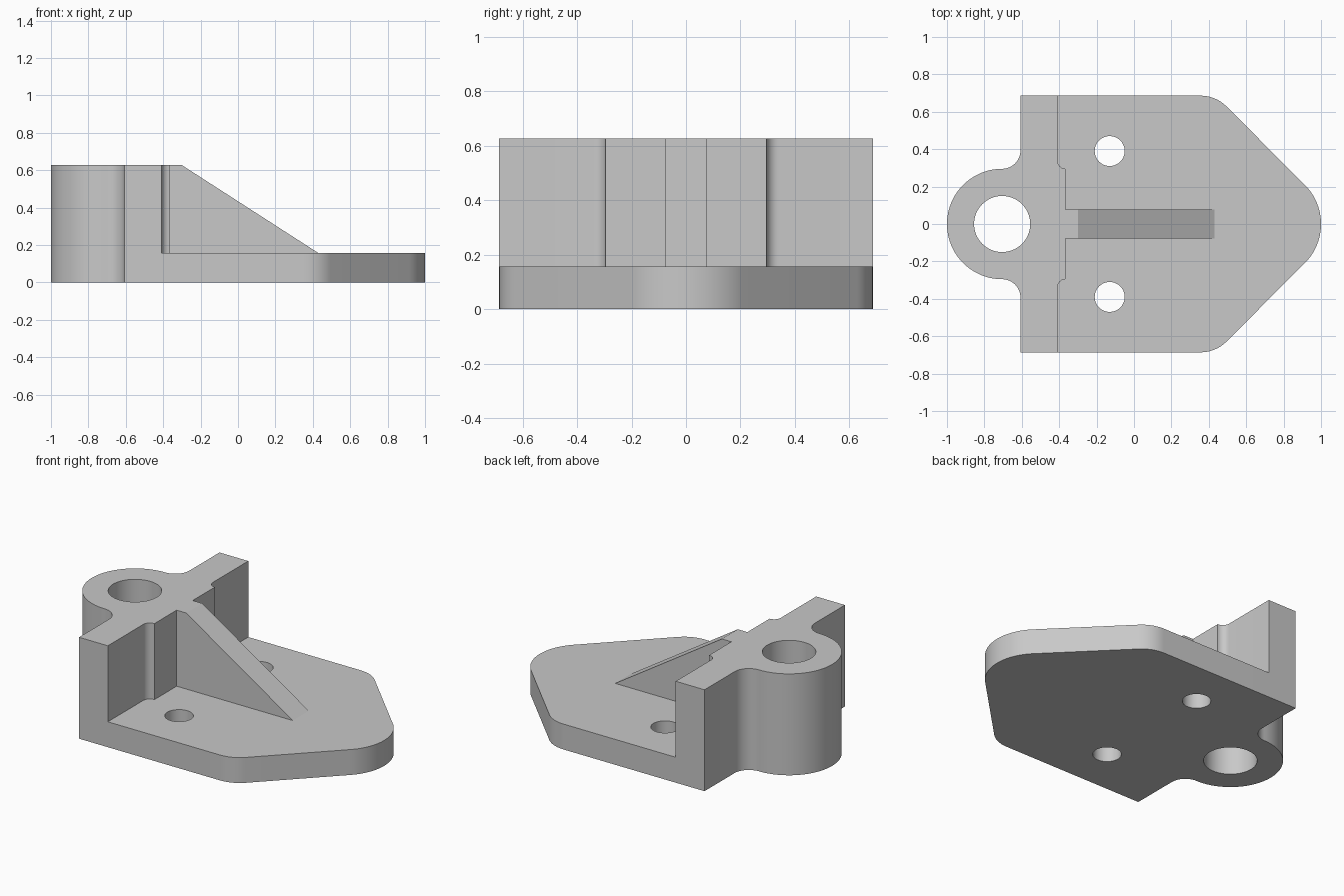
import bpy
import bmesh
from math import cos, sin, radians

HEIGHT, BASE = 0.627, 0.157          # full height, base plate thickness
HALF_W = 0.686                       # half width of plate and wall
BACK, WALL, PAD = -0.607, -0.41, -0.365
BOSS_X, BOSS_R, BORE_R = -0.705, 0.295, 0.15

cube = bpy.data.objects.get("Cube")
if cube:
    bpy.data.objects.remove(cube)

grey = bpy.data.materials.new("grey metal")
grey.use_nodes = True
colour = (0.58, 0.58, 0.58, 1)
grey.diffuse_color = colour
grey.node_tree.nodes["Principled BSDF"].inputs["Base Color"].default_value = colour


def arc(cx, cy, r, start, end, steps):
    """Points along an arc, angles in degrees."""
    angles = [radians(start + (end - start) * i / steps) for i in range(steps + 1)]
    return [(cx + r * cos(a), cy + r * sin(a)) for a in angles]


def mirrored(half):
    """Close a half outline by mirroring it across the x axis."""
    return half + [(x, -y) for x, y in reversed(half) if abs(y) > 1e-5]


def prism(name, points, offset):
    """Extrude a closed outline of 3D points by an offset."""
    bm = bmesh.new()
    face = bm.faces.new([bm.verts.new(p) for p in points])
    grown = bmesh.ops.extrude_face_region(bm, geom=[face])["geom"]
    moved = [v for v in grown if isinstance(v, bmesh.types.BMVert)]
    bmesh.ops.translate(bm, verts=moved, vec=offset)
    bmesh.ops.recalc_face_normals(bm, faces=bm.faces)
    mesh = bpy.data.meshes.new(name)
    bm.to_mesh(mesh)
    bm.free()
    mesh.materials.append(grey)
    obj = bpy.data.objects.new(name, mesh)
    bpy.context.collection.objects.link(obj)
    return obj


def upright(name, outline, bottom, top):
    return prism(name, [(x, y, bottom) for x, y in outline], (0, 0, top - bottom))


def combine(target, other, operation):
    """Apply a boolean, then discard the second solid."""
    mod = target.modifiers.new(operation.title(), 'BOOLEAN')
    mod.operation, mod.solver, mod.object = operation, 'EXACT', other
    bpy.context.view_layer.objects.active = target
    bpy.ops.object.modifier_apply(modifier=mod.name)
    bpy.data.objects.remove(other)


# Base plate: rounded nose, sloped sides, rounded shoulders
nose_x, shoulder_r = 0.705, 0.196
plate_half = (arc(nose_x, 0, BOSS_R, 0, 45, 16)
              + arc(0.356, HALF_W - shoulder_r, shoulder_r, 45, 90, 12)
              + [(BACK, HALF_W)])
bracket = upright("bracket", mirrored(plate_half), 0, BASE)

# Upright wall with boss, front pad and blending fillets
back_r, pad_r = BACK - BOSS_X, PAD - WALL
wall_half = ([(PAD, BOSS_R)]
             + arc(PAD, BOSS_R + pad_r, pad_r, 270, 180, 8)[1:]
             + [(WALL, HALF_W), (BACK, HALF_W)]
             + arc(BOSS_X, BOSS_R + back_r, back_r, 0, -90, 12)
             + arc(BOSS_X, 0, BOSS_R, 90, 180, 32)[1:])
combine(bracket, upright("wall_and_boss", mirrored(wall_half), 0, HEIGHT), 'UNION')

# Sloped gusset rib, sunk into the wall and plate
rib_half = 0.078
rib = [(-0.45, 0.08), (0.43, 0.08), (0.43, BASE), (-0.3, HEIGHT), (-0.45, HEIGHT)]
combine(bracket, prism("gusset", [(x, -rib_half, z) for x, z in rib],
                       (0, 2 * rib_half, 0)), 'UNION')

# Boss bore and two mounting holes
for x, y, r in [(BOSS_X, 0, BORE_R), (-0.13, 0.39, 0.08), (-0.13, -0.39, 0.08)]:
    circle = arc(x, y, r, 0, 360, 64)[:-1]
    combine(bracket, upright("hole_cutter", circle, -0.1, HEIGHT + 0.1), 'DIFFERENCE')

# Smooth the curved walls, keep the edges sharp
bpy.ops.object.select_all(action='DESELECT')
bracket.select_set(True)
bpy.context.view_layer.objects.active = bracket
bpy.ops.object.shade_smooth_by_angle(angle=radians(30))
